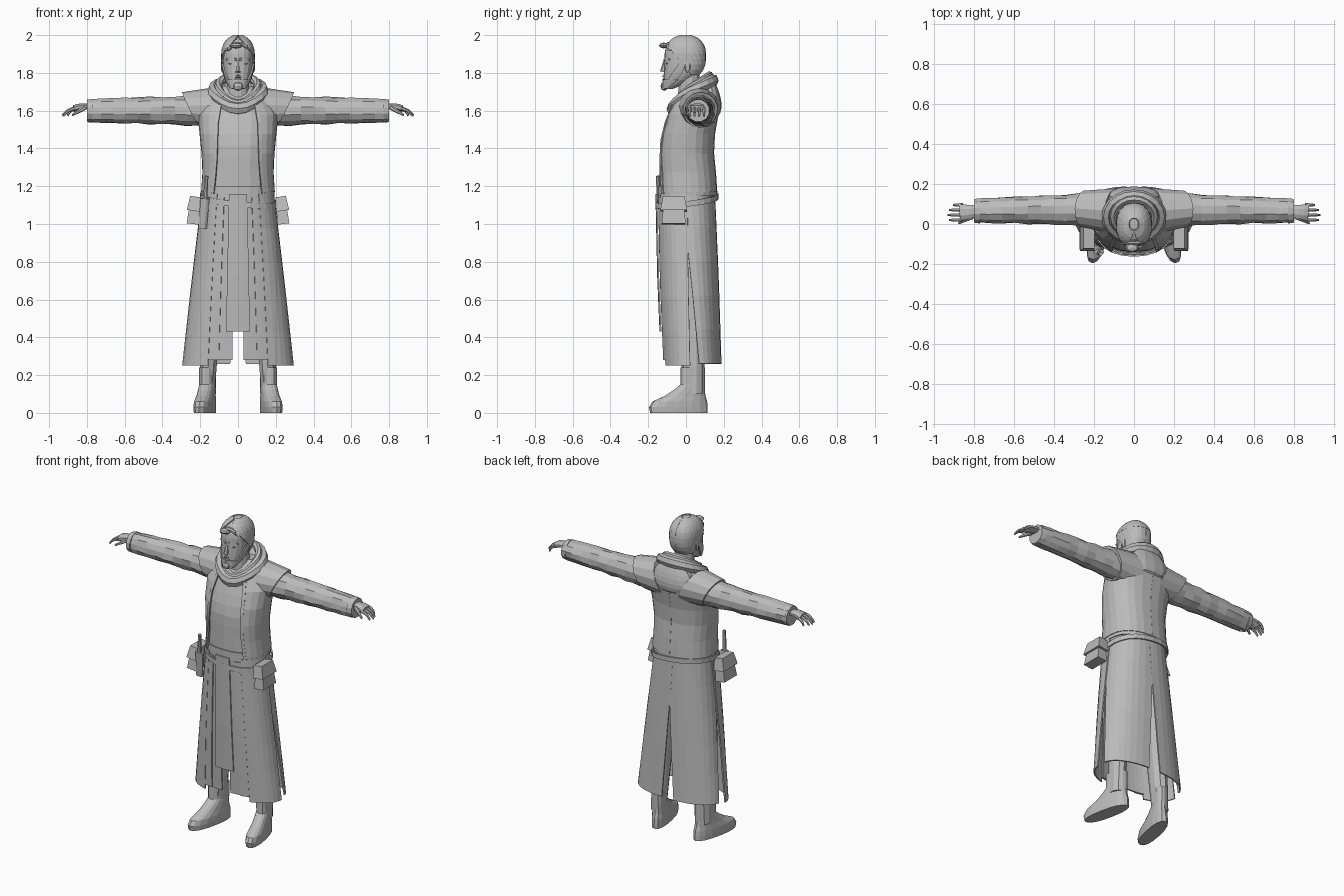
import bpy, bmesh, math, random
from mathutils import Vector

random.seed(4)
cube = bpy.data.objects.get("Cube")
if cube:
    bpy.data.objects.remove(cube)

grey = bpy.data.materials.new("clay grey")
grey.use_nodes = True
shade = (0.5, 0.5, 0.5, 1)
grey.diffuse_color = shade
grey.node_tree.nodes["Principled BSDF"].inputs["Base Color"].default_value = shade


def make(name, rings, wrap=True, caps=True, closed=False, thickness=0, mirror=False):
    """Join equal rings of points into one flat-shaded part, or a left and right pair."""
    count, total = len(rings[0]), len(rings)
    faces = []
    for i in range(total if closed else total - 1):
        for j in range(count if wrap else count - 1):
            here, there = i * count, (i + 1) % total * count
            following = (j + 1) % count
            faces.append((here + j, here + following, there + following, there + j))
    if caps:
        faces += [range(count), range((total - 1) * count, total * count)]
    for side, prefix in ((1, "left_"), (-1, "right_")) if mirror else ((1, ""),):
        mesh = bpy.data.meshes.new(prefix + name)
        mesh.from_pydata([(side * x, y, z) for ring in rings for x, y, z in ring], [], faces)
        bm = bmesh.new()
        bm.from_mesh(mesh)
        bmesh.ops.recalc_face_normals(bm, faces=bm.faces)
        bm.to_mesh(mesh)
        bm.free()
        mesh.materials.append(grey)
        part = bpy.data.objects.new(prefix + name, mesh)
        bpy.context.collection.objects.link(part)
        if thickness:
            solid = part.modifiers.new("cloth thickness", "SOLIDIFY")
            solid.thickness, solid.offset = thickness, 0


def mix(a, b, t):
    return [p + (q - p) * t for p, q in zip(a, b)]


def spaced(low, high, steps):
    return [low + (high - low) * i / steps for i in range(steps + 1)]


def table(*rows):
    """Profile from rows of height, half width, front and back."""
    def profile(z):
        for lower, upper in zip(rows, rows[1:]):
            if z <= upper[0]:
                break
        t = (z - lower[0]) / (upper[0] - lower[0])
        return mix(lower[1:], upper[1:], min(max(t, 0), 1))
    return profile


def around(profile, z, degrees, offset=0):
    """Point on a rounded section; zero degrees is front, ninety is the left side."""
    width, front, back = profile(z)
    bend = lambda value: math.copysign(abs(value) ** 0.85, value)
    angle = math.radians(degrees)
    return ((width + offset) * bend(math.sin(angle)),
            (front + back) / 2 - ((back - front) / 2 + offset) * bend(math.cos(angle)), z)


def loft(name, profile, levels, sides=16, mirror=False, place=lambda x, y, z: (x, y, z)):
    make(name, [[place(*around(profile, z, 360 * j / sides)) for j in range(sides)]
                for z in levels], mirror=mirror)


def panel(name, profile, low, high, columns=4, offset=0.0, thickness=0.008,
          mirror=True, tilt=(0, 0), steps=5):
    """Cloth sheet between two edge angles; low and high give height and both angles."""
    rings = []
    for t in spaced(0, 1, steps):
        z, start, end = mix(low, high, t)
        row = [around(profile, z, a, offset) for a in spaced(start, end, columns)]
        rings.append([(x, y, h + tilt[0] * x + tilt[1] * y) for x, y, h in row])
    make(name, rings, wrap=False, caps=False, thickness=thickness, mirror=mirror)


def tube(name, start, end, radii, flat=1, sag=0, sides=8, steps=4, jitter=0, shear=0, mirror=True):
    """Tapered tube that may arch, wrinkle or have slanted ends."""
    start, end = Vector(start), Vector(end)
    along = (end - start).normalized()
    guide = Vector((0, 1, 0)) if abs(along.z) > 0.8 else Vector((0, 0, 1))
    across = along.cross(guide).normalized()
    up = across.cross(along)
    rings = []
    for t in spaced(0, 1, steps):
        middle = start.lerp(end, t) + up * sag * math.sin(math.pi * t)
        ring = []
        for j in range(sides):
            angle = math.tau * (j + 0.5) / sides
            radius = radii[0] + (radii[1] - radii[0]) * t + random.uniform(-jitter, jitter)
            lift = radius * math.sin(angle) * flat
            ring.append(middle + across * radius * math.cos(angle) + up * lift + along * shear * lift)
        rings.append(ring)
    make(name, rings, mirror=mirror)


def ball(name, centre, size, mirror=True, sides=8):
    """Faceted ellipsoid with the given half sizes."""
    rings = []
    for turn in spaced(0.1, math.pi - 0.1, sides // 2):
        ring = [(math.sin(turn) * math.cos(a), math.sin(turn) * math.sin(a), math.cos(turn))
                for a in spaced(0, math.tau, sides)[:-1]]
        rings.append([[c + s * p for c, s, p in zip(centre, size, point)] for point in ring])
    make(name, rings, mirror=mirror)


# Tunic, waistcoat and belts
torso = table((1.1, .18, -.14, .15), (1.2, .18, -.14, .15), (1.3, .17, -.14, .14), (1.4, .18, -.14, .13),
              (1.5, .19, -.12, .14), (1.6, .2, -.08, .16), (1.7, .13, -.03, .15), (1.73, .08, 0, .12))
loft("tunic", torso, spaced(1.1, 1.73, 10), sides=20)
panel("waistcoat", torso, low=(1.17, 40, 180), high=(1.68, 25, 180), columns=10, offset=.01, thickness=.012)
panel("waistcoat_border", torso, low=(1.16, 37, 43), high=(1.63, 23, 29), columns=1, offset=.016)
panel("waist_sash", torso, low=(1.15, 0, 180), high=(1.2, 0, 180), columns=12, offset=.008, steps=1)
panel("slung_belt", torso, low=(1.11, 0, 360), high=(1.14, 0, 360), columns=24, offset=.018,
      tilt=(-.1, .13), steps=1, mirror=False)

# Long skirt of overlapping panels, open at the front, sides and back
skirt = table((.25, .285, -.115, .185), (.7, .235, -.135, .17), (1.16, .18, -.145, .15))
panel("front_apron", skirt, low=(.43, -10, 10), high=(1.16, -11, 11), offset=.013, mirror=False)
panel("inner_panel", skirt, low=(.28, 4, 30), high=(1.16, 6, 34))
panel("pleat", skirt, low=(.28, 17, 29), high=(1.14, 19, 32), columns=2, offset=.006)
panel("front_side_panel", skirt, low=(.25, 29, 87), high=(1.16, 32, 91), columns=6, offset=.007)
panel("back_panel", skirt, low=(.26, 100, 174), high=(1.16, 84, 183), columns=8)

# Legs and shoes, with the toes turned outward
tube("leg", start=(.165, .04, .1), end=(.12, .02, .95), radii=(.042, .07), flat=1.3, sides=10)
shoe = table((0, .048, -.19, .115), (.05, .05, -.2, .115), (.1, .043, -.09, .1), (.15, .042, -.03, .1))
loft("shoe", shoe, spaced(0, .24, 8), mirror=True, place=lambda x, y, z: (x + .168 - y * .2, y, z))

# Sleeves, cuffs and shoulder caps
tube("sleeve", start=(.14, .075, 1.6), end=(.79, .065, 1.6), radii=(.085, .06), sides=12, steps=10, jitter=.005)
tube("cuff", start=(.77, .065, 1.6), end=(.8, .065, 1.6), radii=(.065, .06), sides=12, steps=1)
tube("shoulder_cap", start=(.09, .065, 1.605), end=(.25, .075, 1.605), radii=(.115, .093), sides=14, shear=.5)

# Hands with curled fingers
tube("palm", start=(.78, .065, 1.62), end=(.87, .057, 1.61), radii=(.032, .044), flat=.45, sag=.008)
for k, finger in enumerate(("index", "middle", "ring", "little")):
    y = .02 + .025 * k
    tube(finger + "_finger", start=(.86, y, 1.612), end=(.93 - .007 * (k - 1) ** 2, y, 1.573),
         radii=(.011, .006), sag=.009, sides=6)
tube("thumb", start=(.81, .035, 1.617), end=(.876, .004, 1.577), radii=(.014, .006), sides=6)


# Hood: two tilted rolls that dip at the throat, and the bag hanging behind
def hood_roll(name, width, depth, height, radius, sides=7, steps=20):
    rings = []
    for turn in spaced(0, math.tau, steps)[:-1]:
        s, c = math.sin(turn), math.cos(turn)
        z = height - .055 * c - .04 * max(c, 0) ** 3
        ring = []
        for a in spaced(0, math.tau, sides)[:-1]:
            reach = radius * math.cos(a)
            ring.append(((width + reach) * s, .035 - (depth + reach) * c, z + radius * 1.2 * math.sin(a)))
        rings.append(ring)
    make(name, rings, caps=False, closed=True)


hood_roll("outer_hood_roll", width=.135, depth=.11, height=1.705, radius=.028)
hood_roll("inner_hood_roll", width=.105, depth=.09, height=1.73, radius=.02)


def hood_bag(z):
    rise = (z - 1.56) / .22
    bulge = math.sin(math.pi * rise ** .7) ** .7 if 0 < rise < 1 else 0
    return .02 + .12 * bulge, .13 - .07 * bulge, .15 + .045 * bulge - .02 * rise


loft("hanging_hood", hood_bag, spaced(1.56, 1.78, 8), sides=14)

# Head and neck
tube("neck", start=(0, .02, 1.6), end=(0, .015, 1.82), radii=(.065, .056), sides=12, mirror=False)


def head(z):
    """Domed crown above the brow, tapering jaw below it."""
    dome = math.sqrt(max(0, 1 - ((z - 1.9) / .1) ** 2)) if z > 1.9 else 1
    drop = max(0, (1.9 - z) / .185)
    return (.082 - .05 * drop ** 3) * dome, -.113 * dome - .006 * drop, .1 * dome - .17 * drop ** 3


loft("head", head, spaced(1.715, 1.998, 12), sides=18)

# Hair and beard
panel("hair_sides", head, low=(1.79, 118, 180), high=(1.93, 46, 180), columns=7, offset=.003)
panel("hair_top", head, low=(1.92, 42, 180), high=(1.997, 0, 180), columns=9, offset=.003)
tube("fringe", start=(.05, -.09, 1.938), end=(-.055, -.095, 1.925), radii=(.014, .012), sag=.02, mirror=False)
ball("forelock", centre=(-.01, -.118, 1.945), size=(.035, .025, .015), mirror=False)
panel("beard", head, low=(1.718, 0, 80), high=(1.765, 0, 90), columns=5, offset=.003)
panel("sideburn", head, low=(1.76, 50, 88), high=(1.85, 78, 92), columns=2, offset=.003)
ball("goatee", centre=(0, -.115, 1.73), size=(.03, .02, .025), mirror=False)
tube("moustache", start=(0, -.119, 1.785), end=(.035, -.1, 1.765), radii=(.008, .005), sides=6)

# Face
ball("lower_lip", centre=(0, -.116, 1.767), size=(.02, .008, .005), mirror=False)
tube("nose", start=(0, -.108, 1.872), end=(0, -.124, 1.805), radii=(.008, .014), sides=6, mirror=False)
tube("brow", start=(.008, -.111, 1.87), end=(.062, -.085, 1.87), radii=(.009, .006), sag=.006, sides=6)
ball("eye", centre=(.035, -.1, 1.85), size=(.017, .008, .006))
ball("ear", centre=(.083, .008, 1.838), size=(.008, .017, .035))

# Belt pouch with flap, and sheathed knife
tube("pouch", start=(.24, -.065, 1), end=(.225, -.065, 1.14), radii=(.045, .035), flat=2, sides=4)
tube("pouch_flap", start=(.236, -.065, 1.07), end=(.225, -.065, 1.145), radii=(.05, .04), flat=2, sides=4)
tube("knife_sheath", start=(-.188, -.12, .975), end=(-.175, -.14, 1.135), radii=(.024, .026), flat=.6, mirror=False)
tube("knife_handle", start=(-.174, -.143, 1.13), end=(-.166, -.15, 1.255), radii=(.013, .01), mirror=False)
